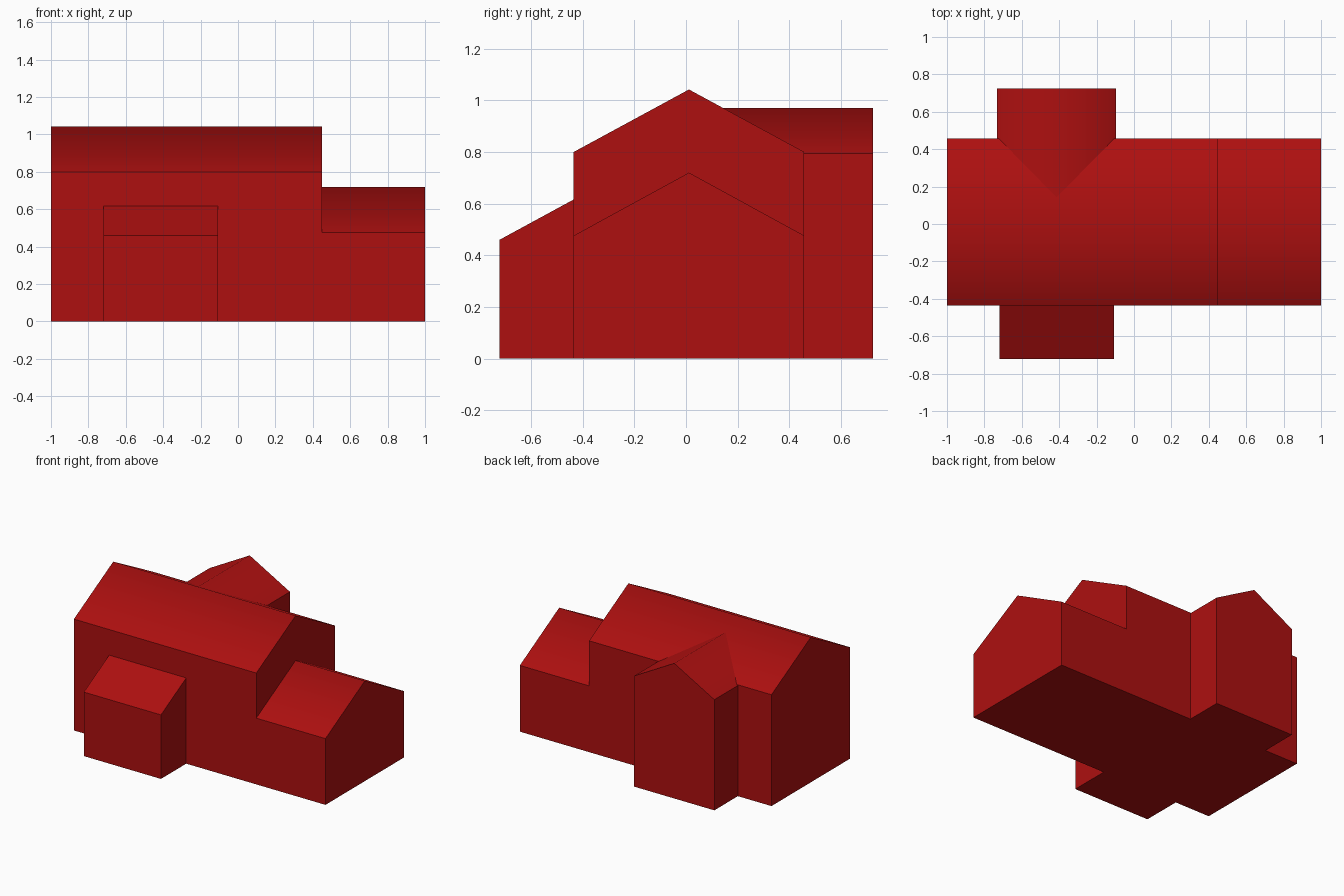
import bpy
import bmesh
import math
from mathutils import Vector

cube = bpy.data.objects.get("Cube")
if cube:
    bpy.data.objects.remove(cube, do_unlink=True)

# One red for the whole building
red = bpy.data.materials.new("barn_red")
red.use_nodes = True
color = (0.42, 0.005, 0.005, 1)
red.diffuse_color = color
red.node_tree.nodes["Principled BSDF"].inputs["Base Color"].default_value = color


def extrude_profile(name, profile, start, end, axis):
    """Extrude a (horizontal, z) outline along the x or y axis."""
    def place(h, z, along):
        return (along, h, z) if axis == "x" else (h, along, z)

    bm = bmesh.new()
    face = bm.faces.new([bm.verts.new(place(h, z, start)) for h, z in profile])
    offset = Vector(place(0, 0, end - start))
    grown = bmesh.ops.extrude_face_region(bm, geom=[face], use_keep_orig=True)
    bmesh.ops.translate(bm, vec=offset, verts=[
        v for v in grown["geom"] if isinstance(v, bmesh.types.BMVert)])
    bmesh.ops.recalc_face_normals(bm, faces=bm.faces)
    mesh = bpy.data.meshes.new(name)
    bm.to_mesh(mesh)
    bm.free()
    mesh.materials.append(red)
    obj = bpy.data.objects.new(name, mesh)
    bpy.context.collection.objects.link(obj)
    # Soft ridge, crisp eaves and corners
    bpy.ops.object.select_all(action="DESELECT")
    obj.select_set(True)
    bpy.context.view_layer.objects.active = obj
    bpy.ops.object.shade_smooth_by_angle(angle=math.radians(59))
    return obj


def gable(left, right, eave, ridge):
    """Outline of a house end with a central ridge."""
    return [(left, 0), (right, 0), (right, eave),
            ((left + right) / 2, ridge), (left, eave)]


FRONT, BACK = -0.435, 0.458

# Tall main hall and the lower wing beside it
extrude_profile("main_hall", gable(FRONT, BACK, 0.8, 1.042), -1, 0.45, "x")
extrude_profile("side_wing", gable(FRONT, BACK, 0.476, 0.72), 0.45, 1, "x")

# Rear wing, its roof running into the main roof
extrude_profile("rear_wing", gable(-0.733, -0.095, 0.795, 0.971),
                0.1, 0.725, "y")

# Front porch with a single sloping roof
porch = [(-0.722, 0), (FRONT, 0), (FRONT, 0.616), (-0.722, 0.46)]
extrude_profile("front_porch", porch, -0.72, -0.107, "x")
